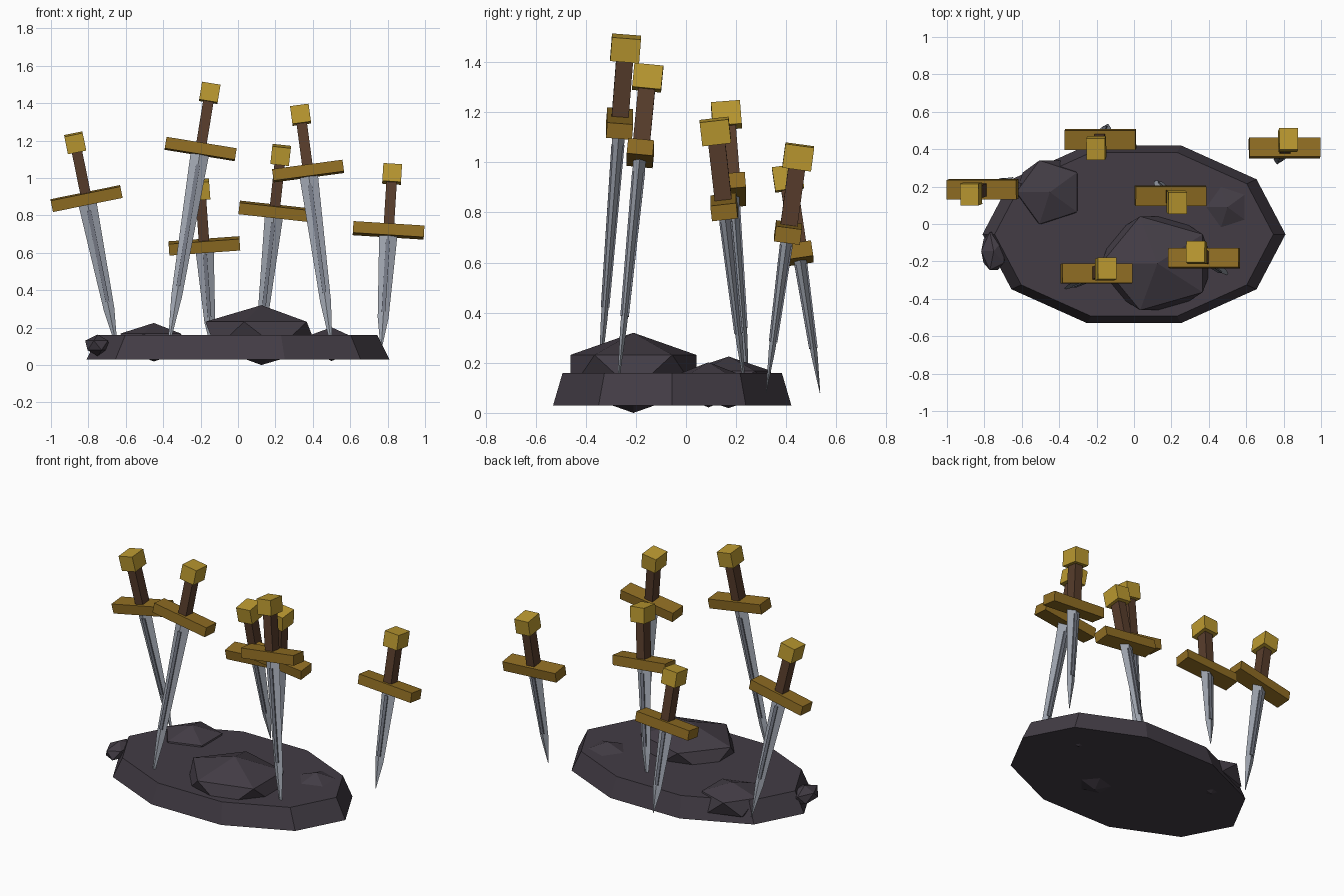
import bpy, bmesh, math
from mathutils import Matrix, Vector

cube = bpy.data.objects.get("Cube")
if cube:
    bpy.data.objects.remove(cube, do_unlink=True)


def material(name, rgb):
    m = bpy.data.materials.new(name)
    m.use_nodes = True
    m.diffuse_color = (*rgb, 1)
    m.node_tree.nodes["Principled BSDF"].inputs["Base Color"].default_value = (*rgb, 1)
    return m


stone = material("dark_stone", (0.056, 0.046, 0.060))
steel = material("steel", (0.37, 0.40, 0.46))
dark_steel = material("dark_steel", (0.19, 0.205, 0.25))
bronze = material("bronze", (0.28, 0.155, 0.017))
gold = material("gold", (0.50, 0.32, 0.03))
leather = material("brown_leather", (0.098, 0.047, 0.025))


def finish(name, bm, mat, matrix):
    bmesh.ops.recalc_face_normals(bm, faces=bm.faces)
    mesh = bpy.data.meshes.new(name)
    bm.to_mesh(mesh)
    bm.free()
    mesh.materials.append(mat)
    obj = bpy.data.objects.new(name, mesh)
    obj.matrix_world = matrix
    bpy.context.collection.objects.link(obj)
    return obj


def loft(name, sections, mat, matrix, sides=4, turn=0.0):
    """Stack polygon rings given as (z, x radius, y radius) and cap both ends."""
    bm = bmesh.new()
    rings = []
    for z, rx, ry in sections:
        angles = [turn + math.tau * i / sides for i in range(sides)]
        rings.append([bm.verts.new((rx * math.cos(a), ry * math.sin(a), z)) for a in angles])
    for low, high in zip(rings, rings[1:]):
        for i in range(sides):
            j = (i + 1) % sides
            bm.faces.new((low[i], low[j], high[j], high[i]))
    bm.faces.new(rings[0])
    bm.faces.new(rings[-1])
    return finish(name, bm, mat, matrix)


def box(name, sections, mat, matrix):
    """Loft of rectangles given as (z, half width, half depth)."""
    r = math.sqrt(2)
    return loft(name, [(z, x * r, y * r) for z, x, y in sections], mat, matrix, turn=math.pi / 4)


def rock(name, centre, radii):
    bm = bmesh.new()
    bmesh.ops.create_icosphere(bm, subdivisions=1, radius=1)
    matrix = Matrix.Translation(centre) @ Matrix.Rotation(math.pi, 4, "Z") @ Matrix.Diagonal((*radii, 1))
    finish(name, bm, stone, matrix)


def sword(name, guard, tip):
    """Sword with its guard centre and blade tip at the given points."""
    guard, tip = Vector(guard), Vector(tip)
    length = (guard - tip).length
    up = (guard - tip).normalized()
    side = Vector((0, 1, 0)).cross(up).normalized()
    depth = up.cross(side)
    frame = Matrix((side, depth, up)).transposed().to_4x4()
    frame.translation = guard
    # diamond section blade, stretched to reach the tip
    loft(name + "_blade", [(-length, 0.002, 0.001), (-0.73 * length, 0.029, 0.013),
                           (0, 0.050, 0.026)], steel, frame)
    # dark groove strip along both faces
    box(name + "_fuller", [(-0.68 * length, 0.010, 0.017), (-0.08 * length, 0.011, 0.026)],
        dark_steel, frame)
    box(name + "_guard", [(-0.031, 0.19, 0.052), (0.031, 0.19, 0.052)], bronze, frame)
    box(name + "_grip", [(0.02, 0.028, 0.034), (0.27, 0.028, 0.034)], leather, frame)
    box(name + "_pommel", [(0.257, 0.05, 0.058), (0.353, 0.05, 0.058)], gold, frame)


# Ten-sided stone slab with sloping sides
loft("stone_base", [(0.03, 0.81, 0.50), (0.16, 0.745, 0.46)], stone,
     Matrix.Translation((0, -0.055, 0)), sides=10)

# Rocks half sunk in the slab
rock("large_rock", (0.125, -0.21, 0.16), (0.335, 0.295, 0.16))
rock("left_rock", (-0.45, 0.17, 0.122), (0.20, 0.20, 0.103))
rock("right_rock", (0.50, 0.09, 0.112), (0.15, 0.15, 0.09))
rock("edge_rock", (-0.75, -0.145, 0.105), (0.075, 0.12, 0.058))

# Swords leaning in different directions
for i, (guard, tip) in enumerate([
    ((-0.81, 0.185, 0.89), (-0.645, 0.25, 0.08)),
    ((-0.20, -0.265, 1.155), (-0.375, -0.35, 0.08)),
    ((-0.18, 0.452, 0.637), (-0.14, 0.535, 0.08)),
    ((0.195, 0.152, 0.822), (0.113, 0.237, 0.08)),
    ((0.375, -0.182, 1.037), (0.503, -0.275, 0.08)),
    ((0.805, 0.407, 0.72), (0.765, 0.32, 0.08)),
]):
    sword(f"sword_{i + 1}", guard, tip)
